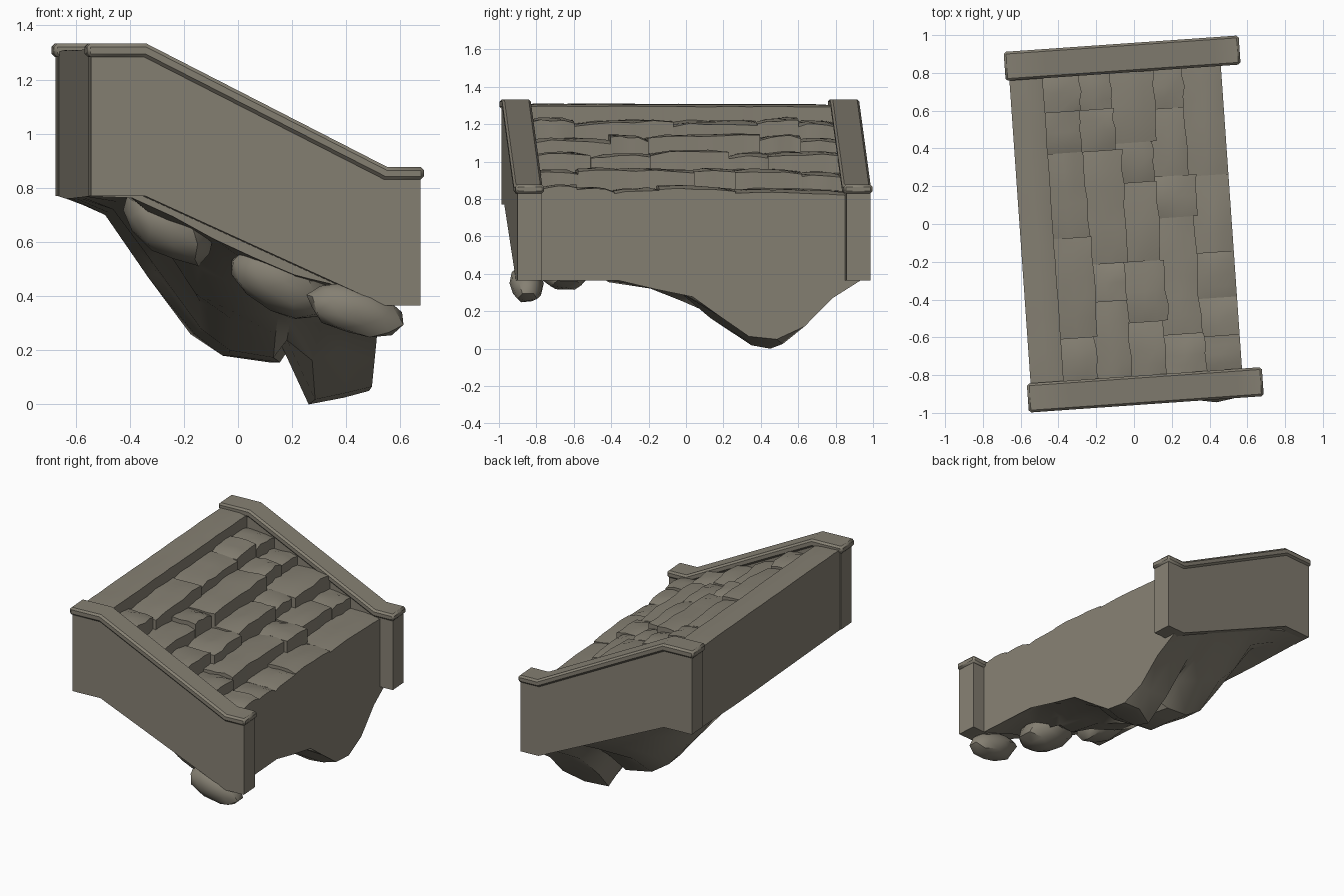
import bpy, bmesh, math, random
from mathutils import Matrix, Vector

if "Cube" in bpy.data.objects:
    bpy.data.objects.remove(bpy.data.objects["Cube"])

random.seed(7)
TURN = Matrix.Rotation(math.radians(4), 4, 'Z')   # whole model sits slightly turned

stone = bpy.data.materials.new("weathered grey stone")
stone.diffuse_color = (0.235, 0.215, 0.17, 1)
stone.use_nodes = True
stone.node_tree.nodes["Principled BSDF"].inputs["Base Color"].default_value = stone.diffuse_color


def interp(pts, x):
    for (x0, y0), (x1, y1) in zip(pts, pts[1:]):
        if x <= x1:
            t = max(0, (x - x0) / (x1 - x0))
            return y0 + (y1 - y0) * t
    return pts[-1][1]


def finish(bm, name, bevel=0, angle=30):
    bmesh.ops.recalc_face_normals(bm, faces=bm.faces)
    bm.transform(TURN)
    me = bpy.data.meshes.new(name)
    bm.to_mesh(me)
    bm.free()
    ob = bpy.data.objects.new(name, me)
    bpy.context.collection.objects.link(ob)
    me.materials.append(stone)
    if bevel:
        m = ob.modifiers.new("edge", 'BEVEL')
        m.width, m.segments = bevel, 1
    bpy.ops.object.select_all(action='DESELECT')
    ob.select_set(True)
    bpy.context.view_layer.objects.active = ob
    bpy.ops.object.shade_smooth_by_angle(angle=math.radians(angle))
    return ob


def extrude_profile(name, pts, v0, v1, bevel=0):
    bm = bmesh.new()
    a = [bm.verts.new((u, v0, z)) for u, z in pts]
    b = [bm.verts.new((u, v1, z)) for u, z in pts]
    bm.faces.new(a)
    bm.faces.new(b[::-1])
    for i in range(len(pts)):
        j = (i + 1) % len(pts)
        bm.faces.new((a[i], a[j], b[j], b[i]))
    return finish(bm, name, bevel)


# side walls with their coping
wall = [(-.61, .77), (-.41, .77), (.48, .365), (.61, .365),
        (.61, .845), (.48, .845), (-.41, 1.295), (-.61, 1.295)]
coping = [(-.625, 1.283), (-.413, 1.283), (.477, .83), (.622, .83),
          (.622, .877), (.487, .877), (-.405, 1.333), (-.625, 1.333)]
for side, s in (("front", -1), ("back", 1)):
    extrude_profile(side + "_wall", wall, s * .817, s * .945)
    extrude_profile(side + "_coping", coping, s * .803, s * .957, .012)

# core of the stair with a craggy hanging underside
base = [(-.605, .77), (-.41, .77), (.48, .365), (.517, .365)]
deep = [(-.605, .76), (-.45, .70), (-.3, .47), (-.15, .26), (0, .18),
        (.15, .155), (.215, .21), (.28, 0), (.4, .025), (.517, .05)]
top = [(-.605, 1.18), (-.43, 1.18), (.517, .72)]
vs = [-.82, -.6, -.4, -.2, 0, .15, .3, .45, .6, .75, .9]
w_mid = [.1, .25, .45, .6, .75, .95, 1, 1, .7, .35, 0]
w_low = [0, 0, 0, .15, .28, .62, .95, 1, .78, .3, 0]
bm = bmesh.new()
lo, hi = [], []
for i, (u, zmin) in enumerate(deep):
    t = interp([(.2, 0), (.3, 1)], u)
    rl, rh = [], []
    for j, v in enumerate(vs):
        w = w_mid[j] * (1 - t) + w_low[j] * t
        zb = interp(base, u)
        z = zb - (zb - zmin) * w
        du = dv = 0
        if 0 < i < len(deep) - 1 and 0 < j < len(vs) - 1:
            du, dv = random.uniform(-.03, .03), random.uniform(-.04, .04)
            z += random.uniform(-.01, .045) if w < .9 else 0
        rl.append(bm.verts.new((u + du, v + dv, max(0, z))))
        rh.append(bm.verts.new((u, v, interp(top, u))))
    lo.append(rl)
    hi.append(rh)
n, m = len(deep), len(vs)
for i in range(n - 1):
    for j in range(m - 1):
        for g in (lo, hi):
            bm.faces.new((g[i][j], g[i + 1][j], g[i + 1][j + 1], g[i][j + 1]))
    for j in (0, m - 1):
        bm.faces.new((lo[i][j], lo[i + 1][j], hi[i + 1][j], hi[i][j]))
for j in range(m - 1):
    for i in (0, n - 1):
        bm.faces.new((lo[i][j], lo[i][j + 1], hi[i][j + 1], hi[i][j]))
finish(bm, "rocky_core", angle=35)


# worn tread stones
def tread_stone(name, u0, u1, v0, v1, z, rough, flush):
    bm = bmesh.new()
    nu, nv = 4, max(4, int((v1 - v0) / .09))
    drop = random.uniform(0, .022) * rough
    tilt_u, tilt_v = random.uniform(-.012, .018) * rough, random.uniform(-.02, .02) * rough
    front = 0 if flush else random.uniform(-.015, .02) * rough
    grid, foot = [], {}
    for i in range(nu + 1):
        row = []
        for j in range(nv + 1):
            a, b = i / nu, j / nv
            edge = (i == nu) + (j in (0, nv)) * rough
            h = z - drop - tilt_u * a - tilt_v * (b - .5) - .01 * edge
            h += random.uniform(-.006, .006) * rough
            u = u0 + (u1 + front - u0) * a
            if i == nu and not flush:
                u += random.uniform(-.008, .008) * rough
            p = Vector((u, v0 + (v1 - v0) * b, h))
            row.append(bm.verts.new(p))
            if i in (0, nu) or j in (0, nv):
                foot[i, j] = bm.verts.new((p.x, p.y, z - .17))
        grid.append(row)
    for i in range(nu):
        for j in range(nv):
            bm.faces.new((grid[i][j], grid[i + 1][j], grid[i + 1][j + 1], grid[i][j + 1]))
    ring = ([(i, 0) for i in range(nu)] + [(nu, j) for j in range(nv)]
            + [(i, nv) for i in range(nu, 0, -1)] + [(0, j) for j in range(nv, 0, -1)])
    for p, q in zip(ring, ring[1:] + ring[:1]):
        bm.faces.new((grid[p[0]][p[1]], grid[q[0]][q[1]], foot[q], foot[p]))
    finish(bm, name, angle=40)


edges = [-.43, -.245, -.055, .135, .325, .517]
joints = [[-.58, -.05, .4, .62],
          [-.4, -.2, .4, .62],
          [-.52, -.2, .22, .43],
          [-.6, .02, .24, .6],
          [-.62, -.42, -.18, .23]]
tread_stone("top_landing", -.605, edges[0], -.82, .82, 1.312, .25, False)
for k in range(5):
    cuts = [-.82] + joints[k] + [.82]
    for c, (a, b) in enumerate(zip(cuts, cuts[1:])):
        tread_stone(f"tread_{k + 1}_stone_{c + 1}", edges[k] - .03, edges[k + 1],
                    a, b, 1.235 - .091 * k, 1, k == 4)


# loose boulders under the stair
def boulder(name, centre, size, tilt):
    bm = bmesh.new()
    bmesh.ops.create_icosphere(bm, subdivisions=2, radius=1)
    for v in bm.verts:
        v.co *= random.uniform(.9, 1.05)
    bm.transform(Matrix.Translation(centre) @ Matrix.Rotation(tilt, 4, 'Y')
                 @ Matrix.Diagonal((*size, 1)))
    finish(bm, name, angle=35)


boulder("corner_boulder", (.37, -.885, .35), (.19, .095, .095), .3)
boulder("front_boulder", (.12, -.66, .45), (.22, .16, .12), .42)
boulder("upper_boulder", (-.3, -.6, .66), (.2, .15, .11), .6)
